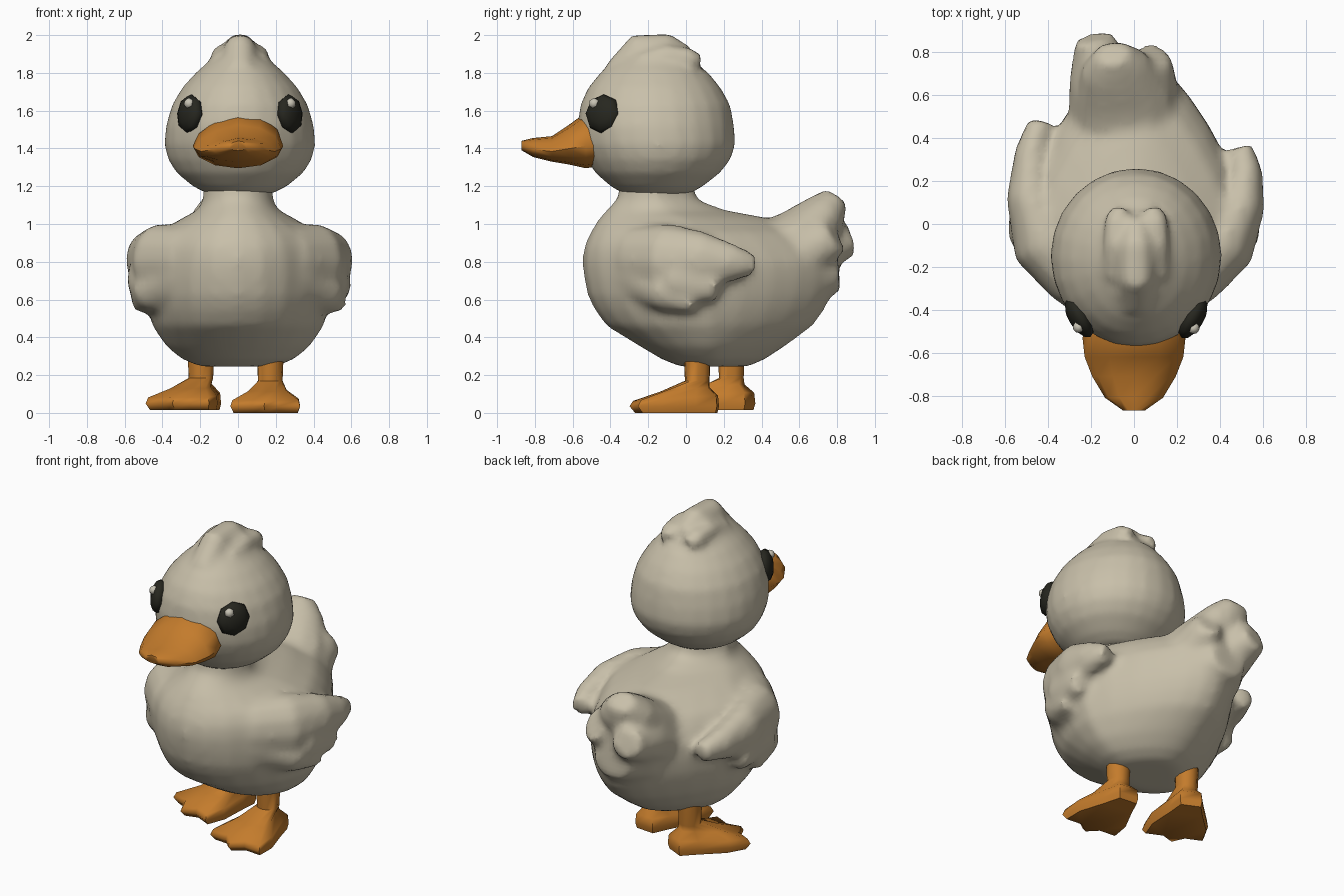
import bpy
import bmesh
from math import sin, cos, pi, radians
from mathutils import Vector, Matrix

cube = bpy.data.objects.get("Cube")
if cube:
    bpy.data.objects.remove(cube)


def material(name, rgb):
    m = bpy.data.materials.new(name)
    m.use_nodes = True
    m.diffuse_color = (*rgb, 1)
    bsdf = next(n for n in m.node_tree.nodes if n.type == "BSDF_PRINCIPLED")
    bsdf.inputs["Base Color"].default_value = (*rgb, 1)
    bsdf.inputs["Roughness"].default_value = 0.8
    return m


CREAM = material("cream", (0.58, 0.525, 0.40))
ORANGE = material("orange", (0.55, 0.20, 0.025))
BLACK = material("eye_black", (0.02, 0.02, 0.014))
PEARL = material("eye_glint", (0.58, 0.55, 0.46))


def loft(bm, rings):
    """Skin a closed surface over rings with equal point counts."""
    loops = [[bm.verts.new(p) for p in ring] for ring in rings]
    n = len(loops[0])
    for a, b in zip(loops, loops[1:]):
        for i in range(n):
            j = (i + 1) % n
            bm.faces.new((a[i], a[j], b[j], b[i]))
    bm.faces.new(loops[0][::-1])
    bm.faces.new(loops[-1])


def stack(bm, rows, cx=0, taper=0, n=24):
    """Horizontal ellipses from rows of z, front y, back y, half width."""
    rings = []
    for z, front, back, rx in rows:
        mid, ry = (front + back) / 2, (back - front) / 2
        ring = []
        for i in range(n):
            c, s = cos(2 * pi * i / n), sin(2 * pi * i / n)
            ring.append((cx + rx * c * (1 - taper * max(s, 0)), mid + ry * s, z))
        rings.append(ring)
    loft(bm, rings)


def lobe(bm, path, n=12):
    """Feather-like tube; path rows are position, side radius, up radius."""
    pts = [Vector(p) for p, _, _ in path]
    rings = []
    for k, (_, rs, ru) in enumerate(path):
        t = (pts[min(k + 1, len(pts) - 1)] - pts[max(k - 1, 0)]).normalized()
        side = t.cross(Vector((0, 0, 1))).normalized()
        up = side.cross(t)
        rings.append([pts[k] + side * rs * cos(2 * pi * i / n) + up * ru * sin(2 * pi * i / n)
                      for i in range(n)])
    loft(bm, rings)


def finish(bm, name, mat, voxel=0, smooth=0, angle=180):
    bmesh.ops.recalc_face_normals(bm, faces=bm.faces[:])
    me = bpy.data.meshes.new(name)
    bm.to_mesh(me)
    bm.free()
    ob = bpy.data.objects.new(name, me)
    bpy.context.scene.collection.objects.link(ob)
    me.materials.append(mat)
    for p in me.polygons:
        p.use_smooth = True
    if voxel:
        mod = ob.modifiers.new("merge_lobes", "REMESH")
        mod.mode = "VOXEL"
        mod.voxel_size = voxel
        mod.use_smooth_shade = True
        mod = ob.modifiers.new("soften", "SMOOTH")
        mod.factor = 0.5
        mod.iterations = smooth
    if angle < 180:
        bpy.ops.object.select_all(action="DESELECT")
        ob.select_set(True)
        bpy.context.view_layer.objects.active = ob
        bpy.ops.object.shade_smooth_by_angle(angle=radians(angle))
    return ob


# Wings: one long feather and two short ones below, swept differently per side
def wing(bm, s, sweep):
    def at(x, y, z):
        back = max(y, 0) * sweep
        return (s * (x - back), y + 2 * back, z)
    lobe(bm, [(at(.12, -.38, .8), .06, .1), (at(.27, -.26, .81), .14, .18),
              (at(.41, -.09, .8), .165, .205), (at(.505, .1, .81), .11, .15),
              (at(.52, .25, .795), .08, .1), (at(.5, .36, .785), .055, .06)])
    lobe(bm, [(at(.3, -.24, .76), .13, .17), (at(.49, -.02, .7), .11, .13),
              (at(.55, .17, .655), .055, .065)])
    lobe(bm, [(at(.28, -.25, .72), .13, .15), (at(.47, -.1, .64), .1, .11),
              (at(.53, .05, .575), .05, .05)])


# Body with neck, wings and a tail of three feathers over a blunt rump
bm = bmesh.new()
stack(bm, [(.245, -.03, .33, .2), (.285, -.13, .42, .3), (.35, -.24, .52, .38),
           (.46, -.42, .67, .455), (.54, -.48, .73, .48), (.62, -.52, .77, .495),
           (.71, -.54, .79, .5), (.8, -.55, .79, .495), (.88, -.54, .72, .475),
           (.95, -.51, .64, .43), (1.03, -.46, .44, .3), (1.075, -.42, .2, .215),
           (1.13, -.365, .06, .185), (1.25, -.345, .035, .18)], taper=.38)
lobe(bm, [((-.02, .4, .82), .27, .18), ((-.05, .6, .93), .23, .16),
          ((-.09, .74, 1.06), .16, .12), ((-.1, .8, 1.145), .08, .07)])
lobe(bm, [((-.08, .45, .78), .24, .2), ((-.15, .7, .87), .16, .14), ((-.19, .87, .92), .09, .09)])
lobe(bm, [((.03, .45, .76), .24, .2), ((.06, .67, .87), .15, .14), ((.1, .79, .94), .08, .1)])
lobe(bm, [((-.02, .4, .68), .3, .2), ((-.04, .68, .73), .21, .15), ((-.04, .81, .74), .12, .1)])
wing(bm, 1, 0)
wing(bm, -1, .17)
finish(bm, "body_wings_and_tail", CREAM, .026, 6)

# Head with a swept-back tuft
bm = bmesh.new()
stack(bm, [(1.16, -.33, .02, .17), (1.2, -.4, .09, .25), (1.27, -.48, .18, .335),
           (1.34, -.525, .235, .38), (1.42, -.56, .262, .4), (1.52, -.575, .255, .392),
           (1.63, -.56, .235, .36), (1.72, -.52, .185, .307), (1.8, -.455, .12, .235),
           (1.87, -.37, .03, .155), (1.9, -.3, -.04, .1)], cx=.01)
lobe(bm, [((.01, -.36, 1.8), .09, .08), ((.01, -.25, 1.925), .085, .085),
          ((.01, -.1, 1.93), .085, .08), ((.01, .01, 1.88), .05, .06)])
for s in (-1, 1):
    lobe(bm, [((.01 + s * .1, -.24, 1.85), .055, .06), ((.01 + s * .1, -.1, 1.89), .055, .06),
              ((.01 + s * .085, .01, 1.875), .065, .06), ((.01 + s * .07, .07, 1.855), .05, .045)])
finish(bm, "head_and_tuft", CREAM, .024, 4)

# Beak: rows of y, bottom z, top z, half width; the upper bill dips on the right
bm = bmesh.new()
rings = []
for y, lo, hi, rx in [(-.44, 1.31, 1.585, .2), (-.53, 1.295, 1.59, .24),
                      (-.62, 1.315, 1.525, .23), (-.71, 1.33, 1.465, .195),
                      (-.81, 1.355, 1.455, .135), (-.87, 1.39, 1.44, .05)]:
    edge = lo + (hi - lo) * .4
    ring = []
    for i in range(12):
        c, s = cos(2 * pi * i / 12), sin(2 * pi * i / 12)
        h = (hi - edge) * (1 + .3 * min(c, 0)) if s > 0 else (edge - lo)
        ring.append((rx * c, y, edge + h * s))
    rings.append(ring)
loft(bm, rings)
finish(bm, "beak", ORANGE, angle=50)


# Webbed feet: a toe outline rising into a round leg
def foot(name, x, y, turn, lift):
    half = [(.3, .07), (.3, .185), (.17, .175), (0, .105), (-.11, .065)]
    outline = [(.36, 0)] + half + [(t, -s) for t, s in reversed(half)]
    fwd = Vector((-sin(turn), -cos(turn), 0))
    side = Vector((cos(turn), -sin(turn), 0))
    base = Vector((x, y, lift))

    def ring(scale, z, slope=0):
        return [base + (fwd * t + side * s) * scale + Vector((0, 0, z - slope * t))
                for t, s in outline]

    def circle(r, z):
        return [base + (fwd * cos(2 * pi * i / 11) + side * sin(2 * pi * i / 11)) * r
                + Vector((0, 0, z)) for i in range(11)]
    bm = bmesh.new()
    loft(bm, [ring(.92, 0), ring(1, .035), ring(.95, .085, .06),
              ring(.55, .13, .05), circle(.066, .17), circle(.072, .31)])
    finish(bm, name, ORANGE, angle=60)


foot("left_leg_and_foot", .17, .06, radians(5), 0)
foot("right_leg_and_foot", -.195, .24, radians(25), .015)


# Eyes: flattened beads with a small glint
def bead(name, centre, normal, radius, depth, mat, segs):
    bm = bmesh.new()
    turn = Vector(normal).to_track_quat("Z", "Y").to_matrix().to_4x4()
    place = Matrix.Translation(centre) @ turn @ Matrix.Diagonal((radius, radius, depth, 1))
    bmesh.ops.create_uvsphere(bm, u_segments=segs, v_segments=6, radius=1, matrix=place)
    finish(bm, name, mat)


for s, label, x, y in ((1, "left", .275, -.44), (-1, "right", -.255, -.435)):
    bead(label + "_eye", (x, y, 1.583), (s * .86, -.5, .1), .105, .05, BLACK, 8)
    bead(label + "_eye_glint", (x + s * .004, y - .046, 1.638), (s * .8, -.6, .1), .03, .026,
         PEARL, 6)
